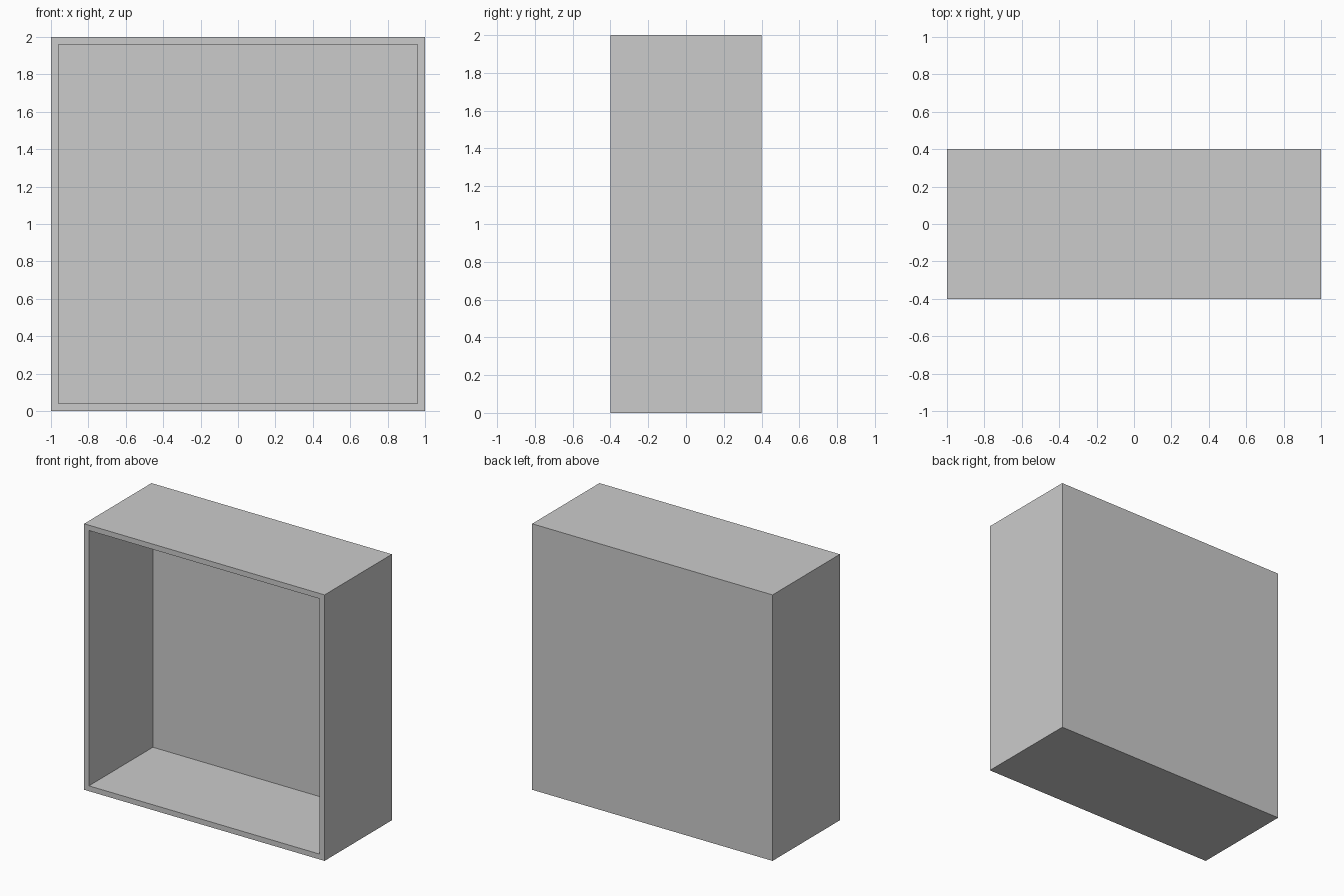
import bpy, bmesh
from mathutils import Matrix, Vector

if "Cube" in bpy.data.objects:
    bpy.data.objects.remove(bpy.data.objects["Cube"])

WIDTH, DEPTH, HEIGHT, WALL = 2.0, 0.8, 2.0, 0.04

# Outer box standing on the ground
bm = bmesh.new()
bmesh.ops.create_cube(bm, size=1.0, matrix=Matrix.Translation((0, 0, HEIGHT / 2))
                      @ Matrix.Diagonal((WIDTH, DEPTH, HEIGHT, 1)))

# Open front: inset the front face for the rim, then push it back to the rear panel
bm.normal_update()
front = min(bm.faces, key=lambda f: f.calc_center_median().y)
bmesh.ops.inset_region(bm, faces=[front], thickness=WALL, use_even_offset=True)
result = bmesh.ops.extrude_discrete_faces(bm, faces=[front])
inner_back = result["faces"][0]
bmesh.ops.translate(bm, verts=inner_back.verts, vec=Vector((0, DEPTH - WALL, 0)))
bmesh.ops.recalc_face_normals(bm, faces=bm.faces)

mesh = bpy.data.meshes.new("open_cabinet")
bm.to_mesh(mesh)
bm.free()
bpy.context.collection.objects.link(bpy.data.objects.new("open_cabinet", mesh))
